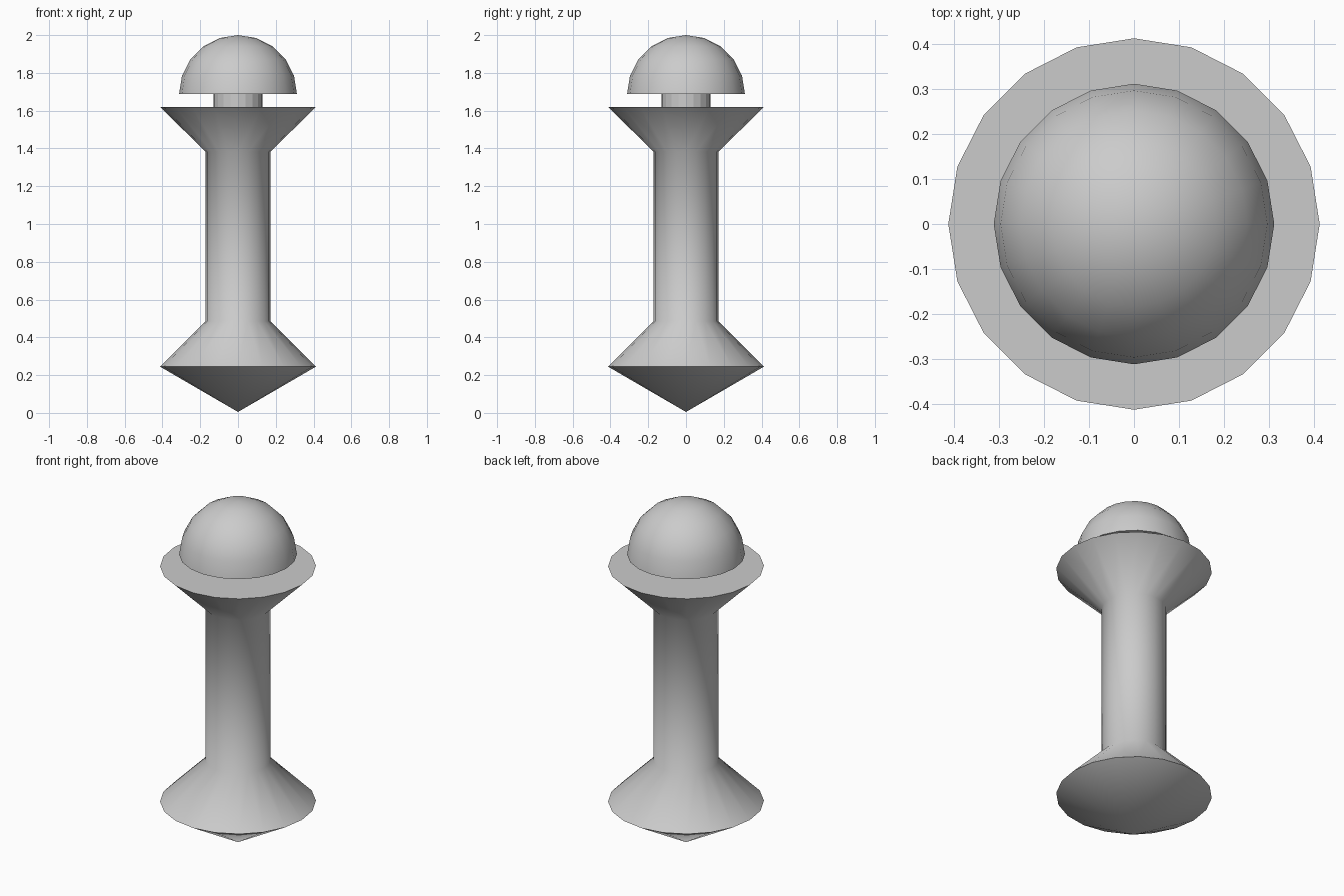
import bpy, bmesh
from math import sin, cos, pi, radians

if "Cube" in bpy.data.objects:
    bpy.data.objects.remove(bpy.data.objects["Cube"])

SIDES = 20


def lathe(name, profile, smooth_angle=None):
    """Revolve an (r, z) profile, listed from bottom to top, around z."""
    bm = bmesh.new()
    rings = []
    for r, z in profile:
        if r < 1e-5:
            rings.append([bm.verts.new((0, 0, z))])
        else:
            rings.append([bm.verts.new((r * cos(2 * pi * i / SIDES),
                                        r * sin(2 * pi * i / SIDES), z))
                          for i in range(SIDES)])
    for a, b in zip(rings, rings[1:]):
        for i in range(SIDES):
            j = (i + 1) % SIDES
            if len(a) == 1:
                bm.faces.new((a[0], b[j], b[i]))
            elif len(b) == 1:
                bm.faces.new((a[i], a[j], b[0]))
            else:
                bm.faces.new((a[i], a[j], b[j], b[i]))
    # close flat ends
    if len(rings[0]) > 1:
        bm.faces.new(rings[0][::-1])
    if len(rings[-1]) > 1:
        bm.faces.new(rings[-1])
    mesh = bpy.data.meshes.new(name)
    bm.to_mesh(mesh)
    bm.free()
    obj = bpy.data.objects.new(name, mesh)
    bpy.context.collection.objects.link(obj)
    if smooth_angle:
        bpy.ops.object.select_all(action='DESELECT')
        obj.select_set(True)
        bpy.context.view_layer.objects.active = obj
        bpy.ops.object.shade_smooth_by_angle(angle=radians(smooth_angle))
    return obj


# pointed base, straight shaft and flared top; only the top rim is sharp
lathe("body", [(0, 0.005), (0.413, 0.245), (0.172, 0.485),
               (0.172, 1.383), (0.413, 1.62)], 85)

# short neck between the flare and the dome
lathe("neck", [(0.13, 1.62), (0.13, 1.69)])

# half-sphere cap
R, BASE = 0.312, 1.688
lathe("dome", [(R * cos(k * pi / 10), BASE + R * sin(k * pi / 10))
               for k in range(6)], 40)
